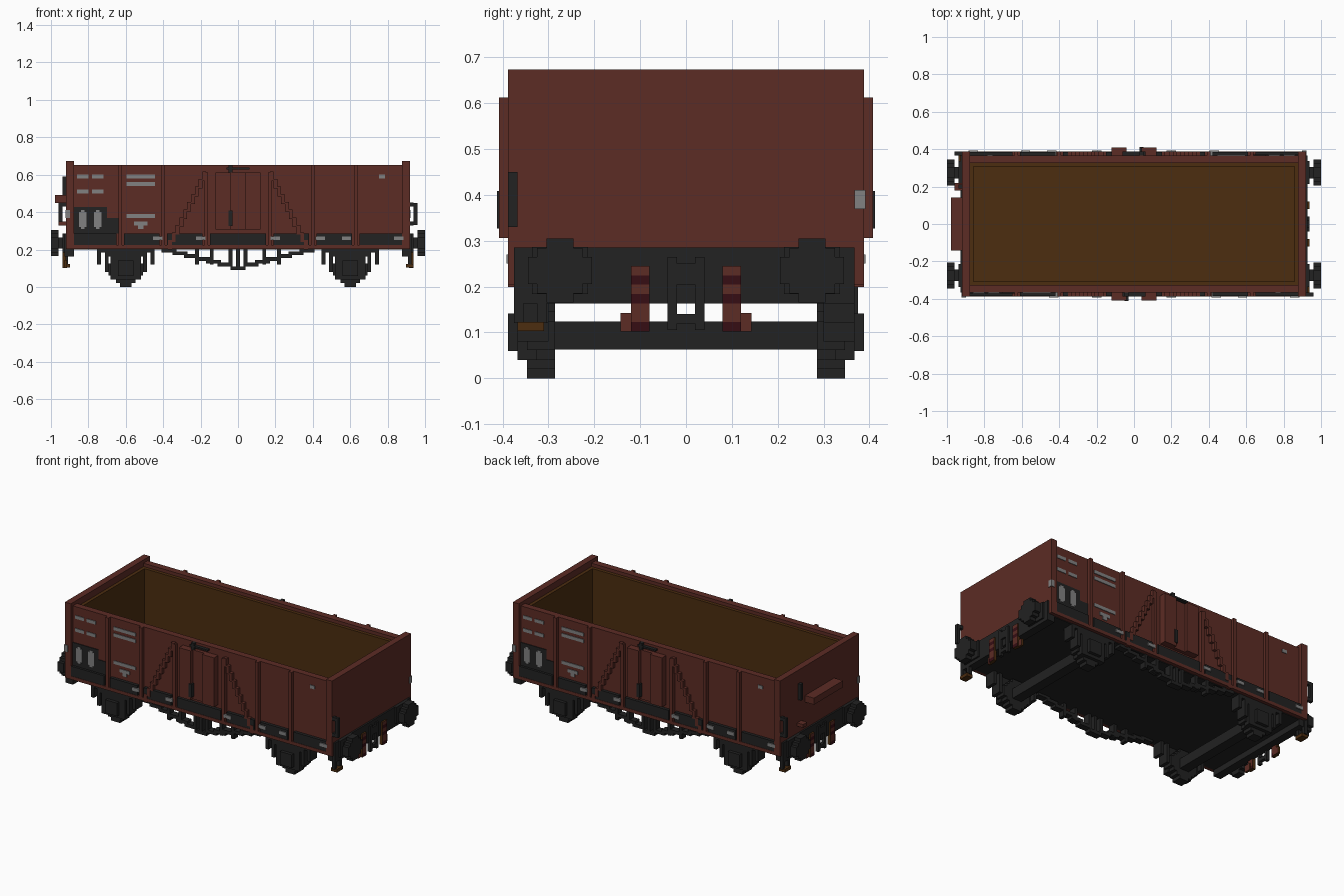
import bpy, bmesh
from mathutils import Matrix, Vector

cube = bpy.data.objects.get("Cube")
if cube:
    bpy.data.objects.remove(cube, do_unlink=True)


def material(name, red, green, blue):
    colour = (red, green, blue, 1)
    made = bpy.data.materials.new(name)
    made.use_nodes = True
    made.diffuse_color = colour
    made.node_tree.nodes["Principled BSDF"].inputs["Base Color"].default_value = colour
    return made


OXIDE = material("oxide red", 0.107, 0.025, 0.018)
BLACK = material("frame black", 0.016, 0.016, 0.016)
WOOD = material("wood brown", 0.072, 0.026, 0.005)
GREY = material("marking grey", 0.22, 0.22, 0.22)
MAROON = material("dark maroon", 0.037, 0.004, 0.007)

# Main levels of the wagon
BLOCK = 2 / 98
PAINT = BLOCK / 5
SOLE = 10 * BLOCK
SILL = 14 * BLOCK
TOP = 32 * BLOCK
WALL = 18 * BLOCK
RIB = WALL + BLOCK
DOOR = RIB + BLOCK
INNER = WALL - 2 * BLOCK
END = 45 * BLOCK
INNER_END = END - 2 * BLOCK
POSTS = (-0.9, -0.63, -0.4, -0.17, 0.17, 0.4, 0.63, 0.9)


def mid(centre, width=BLOCK):
    return centre - width / 2, centre + width / 2


def both(half):
    return -half, half


def spin(blocks, sx, sy):
    """Repeat blocks with the x and y ranges flipped by sign."""
    return [(sorted(sx * v for v in x), sorted(sy * v for v in y), z) for x, y, z in blocks]


def build(name, paint, blocks, ends=True, sides=False, rule=None):
    """Join blocks of (x range, y range, z range) into one part.
    ends: repeat by a half turn; sides: mirror across the long axis."""
    if sides:
        blocks = blocks + spin(blocks, 1, -1)
    if ends:
        blocks = blocks + spin(blocks, -1, -1)
    bm = bmesh.new()
    for ranges in blocks:
        low = Vector([r[0] for r in ranges])
        high = Vector([r[1] for r in ranges])
        place = Matrix.Translation((low + high) / 2)
        scale = Matrix.Diagonal((*(high - low), 1))
        bmesh.ops.create_cube(bm, size=1, matrix=place @ scale)
    bm.normal_update()
    if rule:
        for face in bm.faces:
            face.material_index = rule(face)
    mesh = bpy.data.meshes.new(name)
    bm.to_mesh(mesh)
    bm.free()
    for m in paint:
        mesh.materials.append(m)
    bpy.context.collection.objects.link(bpy.data.objects.new(name, mesh))


def on_side(x, z, depth=RIB):
    """Block standing out from the front side wall."""
    return x, (-depth, -WALL + BLOCK / 2), z


def disc(axis, along, centre, height, radius, steps):
    """Blocky stepped disc facing along the x or y axis."""
    rings = []
    for k in range(steps + 1):
        across = mid(centre, 2 * (radius - k * BLOCK))
        up = mid(height, 2 * (radius - (steps - k) * BLOCK))
        rings.append((along, across, up) if axis == "x" else (across, along, up))
    return rings


# Body shell
build("side_walls", [OXIDE], [(both(INNER_END), (-WALL, -INNER), (SOLE, TOP))])
build("end_walls", [OXIDE], [((INNER_END, END), both(RIB), (SOLE, TOP + BLOCK))])
build("side_lining", [WOOD], [(both(INNER_END), (-INNER, BLOCK - INNER), (SOLE, TOP - BLOCK))])
build("end_lining", [WOOD], [((INNER_END - BLOCK, INNER_END), both(INNER), (SOLE, TOP - BLOCK))])
build("floor", [WOOD], [(both(INNER_END), both(INNER), (SOLE + BLOCK, SILL))], ends=False)
build("underframe", [BLACK], [(both(INNER_END), both(WALL - PAINT), (SOLE - PAINT, SILL - BLOCK))],
      ends=False)
build("end_beam", [BLACK], [((INNER_END, END + BLOCK / 2), both(WALL), (SOLE - 2 * BLOCK, SILL))])

# Posts, bottom rail and the dark sill plates between them
tall = [on_side(mid(x), (SOLE, TOP)) for x in POSTS if 0.3 < abs(x) < 0.8]
short = [on_side(mid(x), (SOLE, TOP - 2 * BLOCK)) for x in POSTS if abs(x) < 0.3]
build("side_posts", [OXIDE], tall + short)
build("bottom_rail", [OXIDE], [on_side(both(INNER_END), (SOLE, SOLE + BLOCK))])
build("sill_plates", [BLACK], [
    on_side((a + BLOCK, b - BLOCK), (SOLE + BLOCK, SILL), RIB - PAINT / 2)
    for a, b in zip(POSTS, POSTS[1:])])

# Stepped diagonal braces beside the door
braces = []
for i in range(10):
    height = TOP - (3 + 2 * i) * BLOCK
    for side in (1, -1):
        braces.append(on_side(mid(side * (0.18 + i * BLOCK)), mid(height, 2.5 * BLOCK)))
build("diagonal_braces", [OXIDE], braces)

# Double door with latches
door_height = (SILL + BLOCK, TOP - 2 * BLOCK)
build("door_panel", [OXIDE], [on_side(both(0.12), door_height)])
build("door_leaves", [OXIDE], [on_side(mid(x, 4 * BLOCK), door_height, DOOR)
                               for x in (-0.08, 0.08)])
build("door_latches", [BLACK], [
    on_side(mid(0, 6 * BLOCK), mid(TOP - BLOCK, BLOCK / 2)),
    on_side(mid(-2 * BLOCK), mid(TOP - BLOCK, 2 * BLOCK)),
    on_side(mid(-2 * BLOCK), mid(SILL + 4 * BLOCK, 4 * BLOCK), DOOR + PAINT)])

# Painted panels and patches
build("dark_panels", [BLACK], [
    on_side((-INNER_END, -0.7), (SILL, SILL + 7 * BLOCK), WALL + PAINT),
    on_side((-0.7, -0.64), (SILL, SILL + 4 * BLOCK), WALL + PAINT)])


def patch(x, z, width, height=BLOCK, depth=WALL):
    return on_side(mid(x, width), mid(z, height), depth + PAINT)


marks = [patch(-0.52, z, 0.15) for z in (0.59, 0.55, 0.38)]
marks += [patch(x, z, 0.06) for x in (-0.83, -0.75) for z in (0.59, 0.51)]
marks += [patch(-0.52, 0.34, 0.07), patch(-0.52, 0.32, 0.03), patch(0.77, 0.59, 0.03)]
for x in (-0.83, -0.75):
    marks += [patch(x, 0.36, w * BLOCK, (6 - w) * BLOCK, WALL + PAINT / 2) for w in (1, 2)]
build("wall_patches", [GREY], marks)
build("sill_patches", [GREY], [patch(x, 0.26, 0.05, BLOCK, RIB)
                               for x in (-0.43, -0.2, 0.2, 0.44, 0.58, 0.86)])
build("corner_patches", [GREY], [
    ((END - BLOCK, END + PAINT), (WALL, RIB + PAINT), mid(0.39, 2 * BLOCK))])

# Buffers on stems
stem = ((END, 1 - BLOCK), mid(-0.275, 3 * BLOCK), mid(0.235, 3 * BLOCK))
plate = ((END, END + BLOCK), mid(-0.275, 6 * BLOCK), mid(0.235, 5 * BLOCK))
build("buffers", [BLACK],
      disc("x", (1 - 2 * BLOCK, 1), -0.275, 0.235, 0.07, 2) + [stem, plate], sides=True)

# Coupling with an open link
proud = (END, END + BLOCK)
build("coupling", [BLACK], [(proud, mid(0.03), (0.105, 0.265)),
                            (proud, (0, 0.03), mid(0.13)),
                            (proud, (0, 0.03), (SOLE, 0.25))], sides=True)


# Brake hoses, striped by height
def hose_colour(face):
    if abs(face.normal.x) < 0.5:
        return 1
    band = int(face.calc_center_median().z / BLOCK)
    return 2 if band in (5, 8, 10) else 0


hose = [(proud, mid(0.1, 2 * BLOCK), (k * BLOCK, (k + 1) * BLOCK)) for k in range(5, 12)]
hose.append(((END - PAINT, END + BLOCK / 2), (0.1, 0.143), mid(6 * BLOCK, 2 * BLOCK)))
build("brake_hoses", [OXIDE, WOOD, MAROON], hose, sides=True, rule=hose_colour)

# Grab handles and corner steps
outer = (-RIB, -WALL)
rungs = [((END, END + BLOCK), outer, mid(z)) for z in (0.34, 0.44)]
build("grab_handles", [BLACK], rungs + [(mid(END + 1.5 * BLOCK), outer, (0.33, 0.45))])
build("step_hangers", [BLACK], [(mid(END), mid(-0.365), (0.12, SILL)),
                                (mid(END), mid(-0.315), (0.12, SOLE))])
build("corner_steps", [WOOD], [(mid(END, 2 * BLOCK), (-WALL, -0.31), mid(0.113))])

# Shelf, small tread and bar on the right end only
build("end_shelf", [OXIDE], [
    ((-END - 3 * BLOCK, -END), both(7 * BLOCK), mid(0.47, 2 * BLOCK)),
    ((-END - 2 * BLOCK, -END), mid(0.2, 2 * BLOCK), mid(0.34))], ends=False)
build("end_bar", [BLACK], [((-END - BLOCK, -END), mid(0.2), (0.49, 0.59))], ends=False)

# Wheels, axles, axle boxes and springs
AXLE = 0.6
HUB = 0.093
build("wheels", [BLACK], disc("y", (-17 * BLOCK, -14 * BLOCK), AXLE, HUB, HUB, 3), sides=True)
build("axles", [BLACK], [(mid(AXLE, 3 * BLOCK), both(0.3), mid(HUB, 3 * BLOCK))])
face = (-WALL, -WALL + 2 * BLOCK)
gear = [(mid(AXLE, 4 * BLOCK), (-RIB, -0.34), mid(0.1, 4 * BLOCK)),
        (mid(AXLE, 8 * BLOCK), face, (0.04, SOLE)),
        (mid(AXLE, 11 * BLOCK), face, mid(SOLE - 1.5 * BLOCK)),
        (mid(AXLE, 15 * BLOCK), face, mid(SOLE - BLOCK / 2))]
for side in (1, -1):
    gear += [(mid(AXLE + side * 5 * BLOCK), (-WALL, -0.3), (0.08, SOLE)),
             (mid(AXLE + side * 7 * BLOCK), (-WALL, -0.3), (0.12, SOLE))]
build("axle_boxes_and_springs", [BLACK], gear, sides=True)

# Stepped truss rods beneath the sides
rods = [(mid(0), face, (0.09, SOLE)), (mid(0, 4 * BLOCK), face, mid(0.1))]
for side in (1, -1):
    rods += [(mid(side * (0.07 + 0.06 * i), 0.08), face, mid(0.12 + 0.015 * i)) for i in range(6)]
    rods += [(mid(side * x), face, (0.12, SOLE)) for x in (0.04, 0.14, 0.22)]
build("truss_rods", [BLACK], rods, sides=True)
